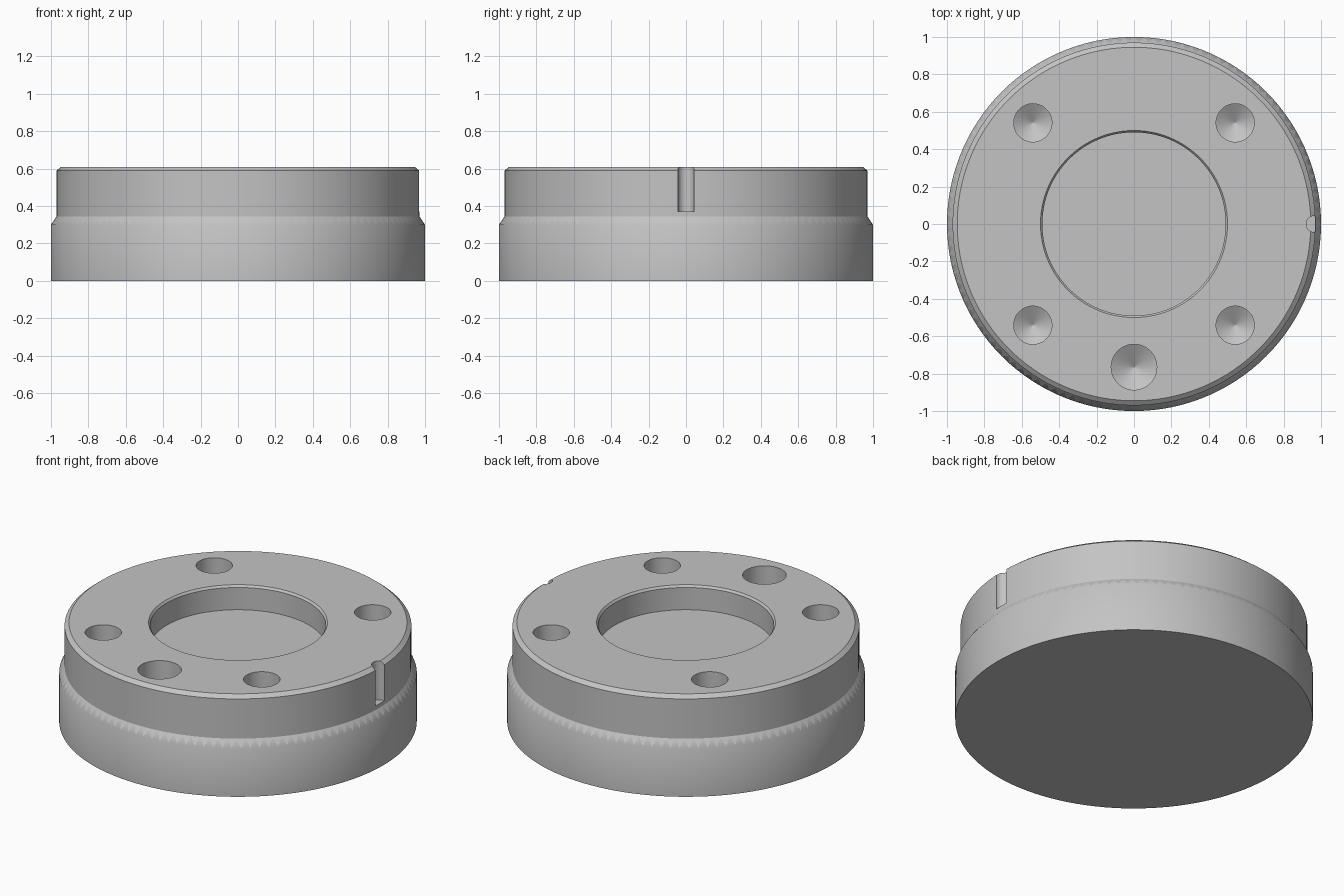
import bpy, bmesh
from math import cos, sin, pi, radians, hypot

cube = bpy.data.objects.get("Cube")
if cube:
    bpy.data.objects.remove(cube, do_unlink=True)

SEGMENTS = 120
SHOULDER_LOW, SHOULDER_HIGH, TOP = 0.30, 0.345, 0.61

grey = bpy.data.materials.new("machined grey")
grey.use_nodes = True
colour = (0.55, 0.55, 0.55, 1)
grey.diffuse_color = colour
grey.node_tree.nodes["Principled BSDF"].inputs["Base Color"].default_value = colour


def lathe(name, profile, segments, location=(0, 0, 0), zigzag=None):
    """Revolve (radius, z) points; the band starting at ring `zigzag` becomes triangles."""
    bm = bmesh.new()
    rings = []
    for k, (r, z) in enumerate(profile):
        shift = 0.5 if zigzag is not None and k > zigzag else 0
        angles = [2 * pi * (i + shift) / segments for i in range(segments)]
        rings.append([bm.verts.new((r * cos(a), r * sin(a), z)) for a in angles])
    for k, (low, high) in enumerate(zip(rings, rings[1:])):
        for i in range(segments):
            j = (i + 1) % segments
            if k == zigzag:
                bm.faces.new((low[i], low[j], high[i]))
                bm.faces.new((low[j], high[j], high[i]))
            else:
                bm.faces.new((low[i], low[j], high[j], high[i]))
    bm.faces.new(rings[0][::-1])
    bm.faces.new(rings[-1])
    bmesh.ops.recalc_face_normals(bm, faces=bm.faces)
    mesh = bpy.data.meshes.new(name)
    bm.to_mesh(mesh)
    bm.free()
    mesh.materials.append(grey)
    obj = bpy.data.objects.new(name, mesh)
    obj.location = location
    bpy.context.collection.objects.link(obj)
    return obj


# Stepped disc with chamfered rim and a shallow centre recess
body = lathe("stepped_disc", [
    (1.0, 0), (1.0, SHOULDER_LOW), (0.97, SHOULDER_HIGH), (0.97, 0.59),
    (0.945, TOP), (0.5, TOP), (0.49, 0.597), (0.49, 0.46)], SEGMENTS, zigzag=1)


def drill(name, x, y, radius, depth):
    """Round cutter with a conical tip."""
    floor = TOP - depth
    return lathe(name, [(radius, TOP + 0.1), (radius, floor),
                        (0.001, floor - 0.6 * radius)], 48, (x, y, 0))


# Four screw holes, one larger hole at the front, and the side notch
cutters = [drill("screw_hole_cutter", sx * 0.541, sy * 0.541, 0.102, 0.3)
           for sx in (-1, 1) for sy in (-1, 1)]
cutters.append(drill("large_hole_cutter", 0, -0.765, 0.122, 0.3))
cutters.append(lathe("notch_cutter", [(0.044, 0.37), (0.044, TOP + 0.1)], 24, (0.965, 0, 0)))

bpy.context.view_layer.objects.active = body
for cutter in cutters:
    cutter.hide_render = True
    cut = body.modifiers.new("cut", "BOOLEAN")
    cut.operation = "DIFFERENCE"
    cut.solver = "EXACT"
    cut.object = cutter
    bpy.ops.object.modifier_apply(modifier=cut.name)
for cutter in cutters:
    bpy.data.objects.remove(cutter, do_unlink=True)

# Smooth shading with crisp machined edges
bpy.ops.object.select_all(action="DESELECT")
body.select_set(True)
bpy.ops.object.shade_smooth_by_angle(angle=radians(25))

# Toothed shoulder: flat downward triangles, the others blend into the lower wall
bm = bmesh.new()
bm.from_mesh(body.data)
for face in bm.faces:
    c = face.calc_center_median()
    on_band = SHOULDER_LOW < c.z < SHOULDER_HIGH and hypot(c.x, c.y) > 0.95
    if on_band and len(face.verts) == 3:
        if c.z > (SHOULDER_LOW + SHOULDER_HIGH) / 2:
            face.smooth = False
        else:
            for edge in face.edges:
                if all(abs(v.co.z - SHOULDER_LOW) < 0.001 for v in edge.verts):
                    edge.smooth = True
bm.to_mesh(body.data)
bm.free()
